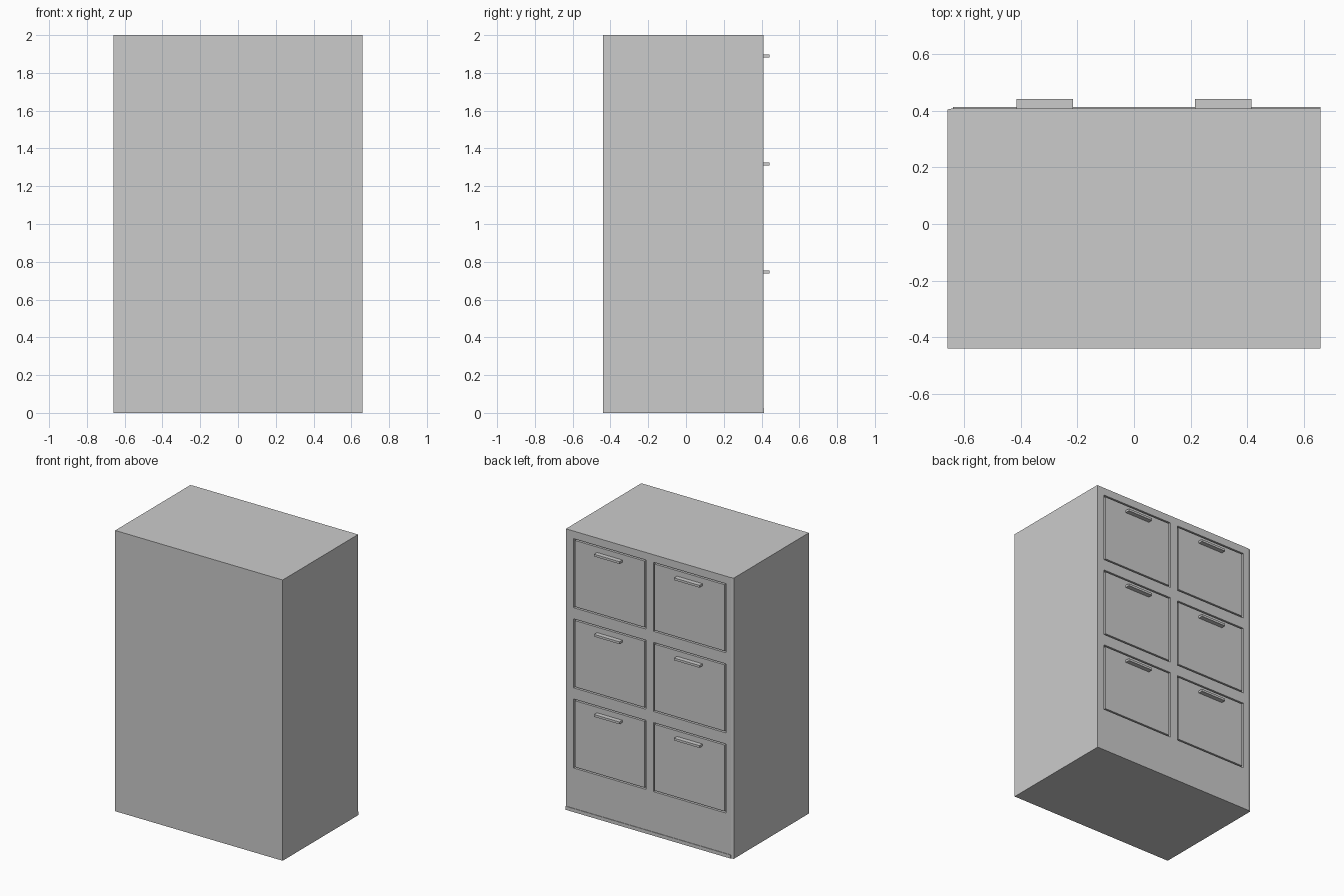
import bpy, bmesh

if "Cube" in bpy.data.objects:
    bpy.data.objects.remove(bpy.data.objects["Cube"])

X, YF, YB, H = 0.66, -0.44, 0.409, 2.0   # half width, front, drawer face, height
GROOVE, GAP = 0.02, 0.01                 # depth and width of the drawer gaps


def add_mesh(name, bm):
    bmesh.ops.recalc_face_normals(bm, faces=bm.faces)
    me = bpy.data.meshes.new(name)
    bm.to_mesh(me)
    bm.free()
    ob = bpy.data.objects.new(name, me)
    bpy.context.collection.objects.link(ob)
    return ob


def prism(name, outline, z0, z1):
    bm = bmesh.new()
    face = bm.faces.new([bm.verts.new((x, y, z0)) for x, y in outline])
    top = bmesh.ops.extrude_face_region(bm, geom=[face])
    verts = [g for g in top["geom"] if isinstance(g, bmesh.types.BMVert)]
    bmesh.ops.translate(bm, verts=verts, vec=(0, 0, z1 - z0))
    return add_mesh(name, bm)


def box(name, x0, x1, y0, y1, z0, z1):
    return prism(name, [(x0, y0), (x1, y0), (x1, y1), (x0, y1)], z0, z1)


# Carcass and closing panel on the plain side
inner = YB - GROOVE
box("carcass", -X, X, -0.425, inner, 0, H)
box("plain_panel", -X, X, YF, -0.425, 0, H)

# Drawer layout
pitch, d_h, first_top = 0.571, 0.492, 1.946
x_in, x_out = 0.03, 0.60
tops = [first_top - pitch * i for i in range(3)]

# Face frame: stiles (one with a slight chamfer), then rails between the openings
box("outer_stile_right", x_out, X, inner, YB, 0, H)
box("center_stile", -x_in, x_in, inner, YB, 0, H)
prism("outer_stile_left", [(-X, inner), (-x_out, inner), (-x_out, YB),
                           (-0.64, YB), (-X, YB - 0.004)], 0, H)
rail_edges = [(tops[0], H)]
rail_edges += [(tops[i + 1], tops[i] - d_h) for i in range(2)]
rail_edges += [(0, tops[2] - d_h)]
for z0, z1 in rail_edges:
    for x0, x1 in ((-x_out, -x_in), (x_in, x_out)):
        box("rail", x0, x1, inner, YB, z0, z1)

# Drawer fronts with bar handles
for top in tops:
    for x0, x1 in ((-x_out, -x_in), (x_in, x_out)):
        box("drawer_front", x0 + GAP, x1 - GAP, inner, YB,
            top - d_h + GAP, top - GAP)
        cx, cz = (x0 + x1) / 2, top - 0.057
        box("drawer_handle", cx - 0.1, cx + 0.1, YB, 0.442,
            cz - 0.008, cz + 0.008)

# Thin base strip under the drawers
box("base_strip", -0.64, X, YB, YB + 0.004, 0, 0.025)
